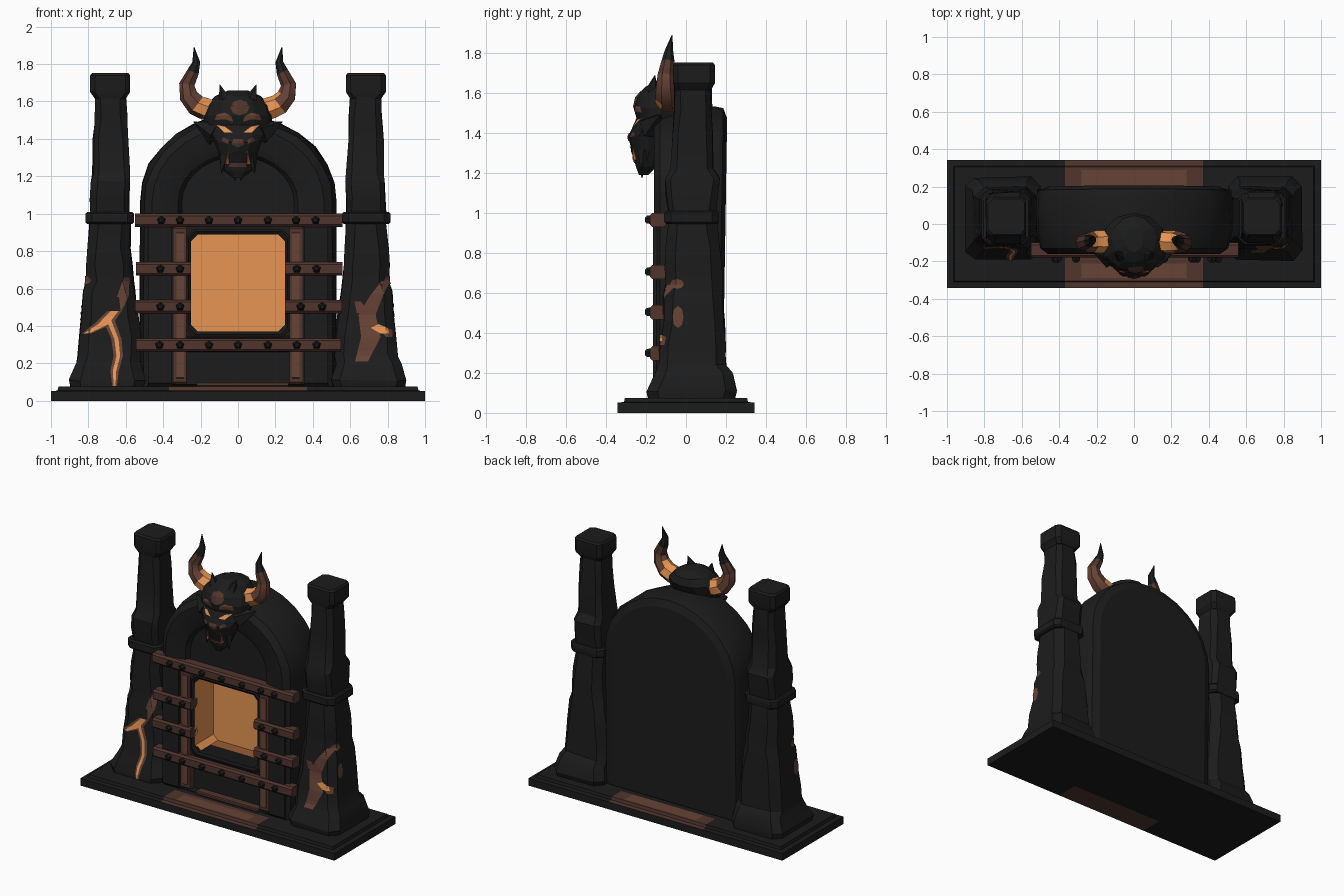
import bpy, bmesh, math, random
from mathutils import Vector
from mathutils.bvhtree import BVHTree

if "Cube" in bpy.data.objects:
    bpy.data.objects.remove(bpy.data.objects["Cube"])
random.seed(4)

def material(name, r, g, b):
    m = bpy.data.materials.new(name)
    m.diffuse_color = (r, g, b, 1)
    m.use_nodes = True
    m.node_tree.nodes["Principled BSDF"].inputs["Base Color"].default_value = m.diffuse_color
    return m

STONE = material("black stone", .0115, .0115, .0115)
CHAR = material("charcoal", .0085, .0085, .0085)
RUST = material("rust brown", .135, .056, .036)
IRON = material("dark rusted iron", .082, .036, .026)
GLOW = material("orange glow", .8, .3, .088)
EMBER = material("deep ember", .32, .105, .035)

def finish(name, bm, *mats):
    bmesh.ops.recalc_face_normals(bm, faces=bm.faces[:])
    me = bpy.data.meshes.new(name)
    bm.to_mesh(me)
    bm.free()
    for m in mats:
        me.materials.append(m)
    ob = bpy.data.objects.new(name, me)
    bpy.context.collection.objects.link(ob)
    return ob

def skin(rings, first=True, last=True):
    """bmesh skin over a list of closed rings"""
    bm = bmesh.new()
    vs = [[bm.verts.new(p) for p in r] for r in rings]
    n = len(vs[0])
    for a, b in zip(vs, vs[1:]):
        for i in range(n):
            bm.faces.new((a[i], a[(i + 1) % n], b[(i + 1) % n], b[i]))
    if first:
        bm.faces.new(vs[0])
    if last:
        bm.faces.new(vs[-1])
    return bm

def loft(name, rings, mat, **k):
    return finish(name, skin(rings, **k), mat)

def smooth(ob, angle=35):
    bpy.ops.object.select_all(action='DESELECT')
    ob.select_set(True)
    bpy.context.view_layer.objects.active = ob
    bpy.ops.object.shade_smooth_by_angle(angle=math.radians(angle))
    return ob

def chamfer_rect(a0, a1, b0, b1, c):
    return [(a0 + c, b0), (a1 - c, b0), (a1, b0 + c), (a1, b1 - c),
            (a1 - c, b1), (a0 + c, b1), (a0, b1 - c), (a0, b0 + c)]

def bar(name, x0, x1, y0, y1, z0, z1, mat, c=.01):
    """chamfered beam along x"""
    return loft(name, [[(x, y, z) for y, z in chamfer_rect(y0, y1, z0, z1, c)] for x in (x0, x1)], mat)

def tube_rings(path, n=6):
    """path of (x, y, z, radius)"""
    pts = [Vector(p[:3]) for p in path]
    rings = []
    for i, p in enumerate(pts):
        d = (pts[min(i + 1, len(pts) - 1)] - pts[max(i - 1, 0)]).normalized()
        u = d.cross(Vector((0, 1, 0)) if abs(d.y) < .9 else Vector((1, 0, 0))).normalized()
        v = d.cross(u)
        rings.append([p + path[i][3] * (u * math.cos(t) + v * math.sin(t))
                      for t in (math.tau * k / n for k in range(n))])
    return rings

def decal(name, polys, mat, target, side=0, off=.005):
    """paint patch projected on a target: side 0 = front, +-1 = from +-x"""
    me = target.data
    tree = BVHTree.FromPolygons([v.co for v in me.vertices], [p.vertices[:] for p in me.polygons])
    bm = bmesh.new()
    for poly in polys:
        bm.faces.new([bm.verts.new((side * 2, u, v) if side else (u, -2, v)) for u, v in poly])
    bmesh.ops.triangulate(bm, faces=bm.faces[:])
    bmesh.ops.subdivide_edges(bm, edges=bm.edges[:], cuts=4, use_grid_fill=True)
    d = Vector((-side, 0, 0)) if side else Vector((0, 1, 0))
    for v in bm.verts:
        hit = tree.ray_cast(v.co, d)[0] or tree.find_nearest(v.co + d * 1.8)[0]
        v.co = hit - d * off
    return finish(name, bm, mat)

def strip(path, k=1):
    """quads along a path of (u, v, half width)"""
    return [[(a[0] - a[2] * k, a[1]), (a[0] + a[2] * k, a[1]), (b[0] + b[2] * k, b[1]), (b[0] - b[2] * k, b[1])]
            for a, b in zip(path, path[1:])]

def disc(cu, cv, ru, rv, n=8):
    return [(cu + ru * math.cos(math.tau * i / n), cv + rv * math.sin(math.tau * i / n)) for i in range(n)]

# stepped base slab with rusty middle at front and back
bm = skin([[(sx * w, sy * d, z) for sx, sy in ((-1, -1), (1, -1), (1, 1), (-1, 1))]
           for z, w, d in ((0, 1, .343), (.052, 1, .343), (.054, .965, .31), (.075, .96, .306))])
for co, no in [((x, 0, 0), (1, 0, 0)) for x in (-.37, -.28, .28, .37)] + \
              [((0, y, 0), (0, 1, 0)) for y in (-.29, -.21, -.18, .2, .22, .29)]:
    bmesh.ops.bisect_plane(bm, geom=bm.verts[:] + bm.edges[:] + bm.faces[:], plane_co=co, plane_no=no)
for f in bm.faces:
    c = f.calc_center_median()
    if abs(c.x) < .37 and ((c.z > .05 and (c.y < -.18 or c.y > .2)) or (c.z < .01 and c.y < -.18)):
        f.material_index = 2 if abs(c.x) < .28 and .21 < abs(c.y) < .29 and c.z > .05 else 1
finish("base_slab", bm, STONE, IRON, RUST)

# arched body with recessed front panel, back leaning slightly outward to the top
def arch(w, top, y, bottom=.09, spring=1.06, jit=0):
    pts = [(-w, y, bottom), (w, y, bottom), (w, y, .55)]
    for i in range(15):
        a = math.pi * i / 14
        j = 1 + random.uniform(-jit, jit)
        pts.append((w * math.cos(a) * j, y, spring + (top - spring) * math.sin(a) * j))
    pts.append((-w, y, .55))
    return [(x, y + (.016 * (z - .8) if y > .1 else 0), z) for x, y, z in pts]

body = loft("arched_body", [arch(.30, 1.305, -.105), arch(.32, 1.325, -.135), arch(.36, 1.36, -.15),
            arch(.46, 1.465, -.16), arch(.505, 1.505, -.13, .07, jit=.012),
            arch(.525, 1.525, -.03, .07, jit=.012), arch(.527, 1.535, .14, .07, jit=.01),
            arch(.51, 1.525, .175, .08), arch(.475, 1.49, .188, .085), arch(.46, 1.475, .195)], STONE)
smooth(body, 25)

def window(w, z0, z1, y, c=.035):
    return [(x, y, z) for x, z in chamfer_rect(-w, w, z0, z1, c)]

# fire opening: cutter, glowing lining and rim
cutter = loft("opening_cutter", [window(.262, .358, .902, y) for y in (-.4, .1)], CHAR)
cutter.hide_render = True
cutter.display_type = 'WIRE'
cut = body.modifiers.new("opening", 'BOOLEAN')
cut.object, cut.solver = cutter, 'EXACT'
bm = skin([window(.25, .37, .89, y) for y in (-.13, 0, .08)], first=False)
for f in bm.faces:
    c = f.calc_center_median()
    if c.z < .375:
        f.material_index = 1 if c.y < -.04 else 2
finish("fire_lining", bm, GLOW, CHAR, EMBER)
loft("opening_rim", [window(.275, .34, .915, -.09), window(.275, .34, .915, -.14), window(.265, .355, .905, -.145),
     window(.25, .37, .89, -.135), window(.25, .37, .89, -.11)], CHAR, first=False, last=False)

# door posts, sills
for s in (-1, 1):
    bar("door_post", *sorted((s * .275, s * .345)), -.15, -.09, .09, .93, IRON)
    bar("post_rust", *sorted((s * .29, s * .33)), -.155, -.14, .12, .9, RUST, .003)
    bar("frame_column", *sorted((s * .355, s * .48)), -.165, -.1, .075, .95, STONE, .02)
bar("window_sill", -.275, .275, -.14, -.09, .26, .345, CHAR)
bar("bottom_sill", -.22, .27, -.16, -.09, .075, .10, IRON, .006)

# iron bars with bolts
for z, spans, bolts in ((.965, [(-.55, .56)], (-.41, -.31, -.155, 0, .16, .31, .415)),
                        (.705, [(-.545, -.25), (.25, .56)], (-.415, -.31, .315, .42)),
                        (.503, [(-.55, -.25), (.25, .555)], (-.415, -.31, .335, .45)),
                        (.298, [(-.545, .55)], (-.42, -.31, -.155, 0, .16, .315, .42))):
    for a, b in spans:
        bar("iron_bar", a, b, -.18, -.1, z - .036, z + .036, IRON, .012)
    for x in bolts:
        loft("bolt", tube_rings([(x, -.17, z, .025), (x, -.195, z, .022), (x, -.205, z, .012)], 5), CHAR)

# pillars: z, x0, x1, y0, y1
PILLAR = ((.07, .51, .89, -.19, .24), (.11, .5, .9, -.195, .25), (.2, .52, .87, -.155, .23),
          (.24, .52, .855, -.14, .2), (.34, .522, .845, -.135, .195), (.45, .535, .835, -.115, .19),
          (.58, .55, .825, -.115, .187), (.64, .56, .81, -.1, .178), (.72, .565, .81, -.105, .178),
          (.82, .575, .805, -.1, .17), (.96, .575, .79, -.09, .15))
SHAFT = ((.98, .575, .79, -.085, .145), (1.08, .58, .79, -.1, .16), (1.17, .575, .785, -.105, .168),
         (1.22, .58, .775, -.08, .135), (1.4, .59, .775, -.065, .135), (1.52, .595, .765, -.06, .13),
         (1.63, .6, .765, -.055, .125))
COLLAR = ((.945, .565, .805, -.1, .16), (.955, .555, .815, -.11, .165), (1.0, .555, .815, -.11, .165),
          (1.01, .565, .805, -.1, .16))
CAP = ((1.615, .6, .765, -.055, .125), (1.65, .577, .79, -.065, .145), (1.74, .577, .79, -.065, .145),
       (1.752, .585, .78, -.055, .135))

def column(name, rows, s, c, jit=0):
    def r():
        return random.uniform(-jit, jit)
    return smooth(loft(name, [[(s * (x + r()), y + r(), z + r()) for x, y in chamfer_rect(x0, x1, y0, y1, c)]
                              for z, x0, x1, y0, y1 in rows], STONE), 30)

feet = {}
for s in (-1, 1):
    feet[s] = column("pillar_foot", PILLAR, s, .05, .006)
    column("pillar_shaft", SHAFT, s, .03, .005)
    column("pillar_collar", COLLAR, s, .035)
    column("pillar_cap", CAP, s, .025)

# glowing cracks on the pillar feet
left = [[(-.595, .66, .012), (-.615, .56, .025), (-.66, .48, .03), (-.72, .41, .04), (-.81, .36, .02)],
        [(-.69, .43, .025), (-.65, .33, .022), (-.64, .24, .02), (-.66, .16, .018), (-.66, .08, .01)]]
right = [[(.79, .64, .02), (.74, .56, .03), (.69, .46, .04), (.71, .34, .045), (.66, .21, .03)],
         [(.64, .53, .015), (.67, .47, .03)], [(.7, .41, .02), (.79, .38, .03), (.81, .34, .015)]]
decal("crack_rust", sum([strip(p, 1.25) for p in left], []), RUST, feet[-1], off=.003)
decal("crack_glow", strip(left[0][2:], .7) + strip(left[1], .5), GLOW, feet[-1], off=.007)
decal("crack_rust", sum([strip(p, 1.15) for p in right], []), RUST, feet[1], off=.003)
decal("crack_glow", [[(.71, .39), (.76, .36), (.81, .36), (.8, .39), (.75, .41)]], GLOW, feet[1], off=.007)
for s in (-1, 1):
    decal("side_rust", [disc(-.045, .645, .035, .025), disc(-.04, .48, .028, .055)], RUST, feet[s], side=s)

# horned beast head
HEAD = ((1.19, .025, -.235, -.19), (1.23, .075, -.25, -.15), (1.31, .1, -.27, -.1), (1.38, .125, -.29, -.08),
        (1.42, .155, -.272, -.05), (1.475, .18, -.248, 0), (1.525, .185, -.262, .03), (1.58, .17, -.25, .06),
        (1.63, .12, -.205, .045), (1.66, .05, -.15, -.02))
head = loft("beast_head", [[(w * math.cos(t), (y0 + y1) / 2 + (y1 - y0) / 2 * math.sin(t), z)
            for t in (math.tau * k / 12 for k in range(12))] for z, w, y0, y1 in HEAD], STONE)

for s in (-1, 1):
    # large horn: glowing root, rusty middle, black tip
    bm = skin(tube_rings([(s * x, y, z, r) for x, y, z, r in (
        (.12, -.09, 1.55, .055), (.175, -.095, 1.563, .062), (.222, -.095, 1.583, .06), (.262, -.1, 1.63, .052),
        (.272, -.1, 1.69, .043), (.24, -.09, 1.755, .034), (.222, -.085, 1.81, .022), (.235, -.07, 1.89, .002))], 7))
    for f in bm.faces:
        c = f.calc_center_median()
        f.material_index = 0 if abs(c.x) < .215 and c.z < 1.66 else 1 if c.z < 1.67 else 2 if c.z < 1.74 else 3
    smooth(finish("large_horn", bm, GLOW, RUST, IRON, STONE), 40)
    # crown spike, cheek and jaw spikes, tusks
    for name, a, b, r, m in (("crown_spike", (.07, -.17, 1.61), (.097, -.155, 1.69), .035, STONE),
                             ("cheek_spike", (.12, -.17, 1.43), (.238, -.13, 1.492), .07, STONE),
                             ("jaw_spike", (.07, -.21, 1.31), (.09, -.225, 1.215), .035, STONE),
                             ("chin_spike", (.03, -.22, 1.26), (.015, -.22, 1.175), .03, STONE),
                             ("tusk", (.058, -.255, 1.265), (.052, -.268, 1.335), .012, EMBER)):
        loft(name, tube_rings([(s * a[0], *a[1:], r), (s * b[0], *b[1:], .001)], 5), m)
    # eyes, brows and cheek paint
    def m(poly):
        return [[(s * u, v) for u, v in poly]]
    decal("brow", m([(.025, 1.49), (.07, 1.505), (.125, 1.5), (.115, 1.53), (.07, 1.54), (.035, 1.52)]), RUST, head)
    decal("eye", m([(.03, 1.435), (.075, 1.435), (.115, 1.475), (.07, 1.465)]), GLOW, head, off=.007)
    decal("cheek_paint", m([(.05, 1.37), (.09, 1.39), (.08, 1.41), (.05, 1.395)]), IRON, head)
decal("forehead_mark", [disc(.01, 1.568, .052, .042)], IRON, head)
decal("nose_mark", [[(-.025, 1.4), (.025, 1.4), (.035, 1.37), (0, 1.355), (-.035, 1.37)]], IRON, head)
decal("mouth", [[(-.05, 1.26), (.05, 1.26), (.055, 1.32), (0, 1.335), (-.055, 1.32)]], CHAR, head)
decal("lower_lip", [[(-.05, 1.25), (.05, 1.25), (.045, 1.27), (-.045, 1.27)]], IRON, head, off=.007)
